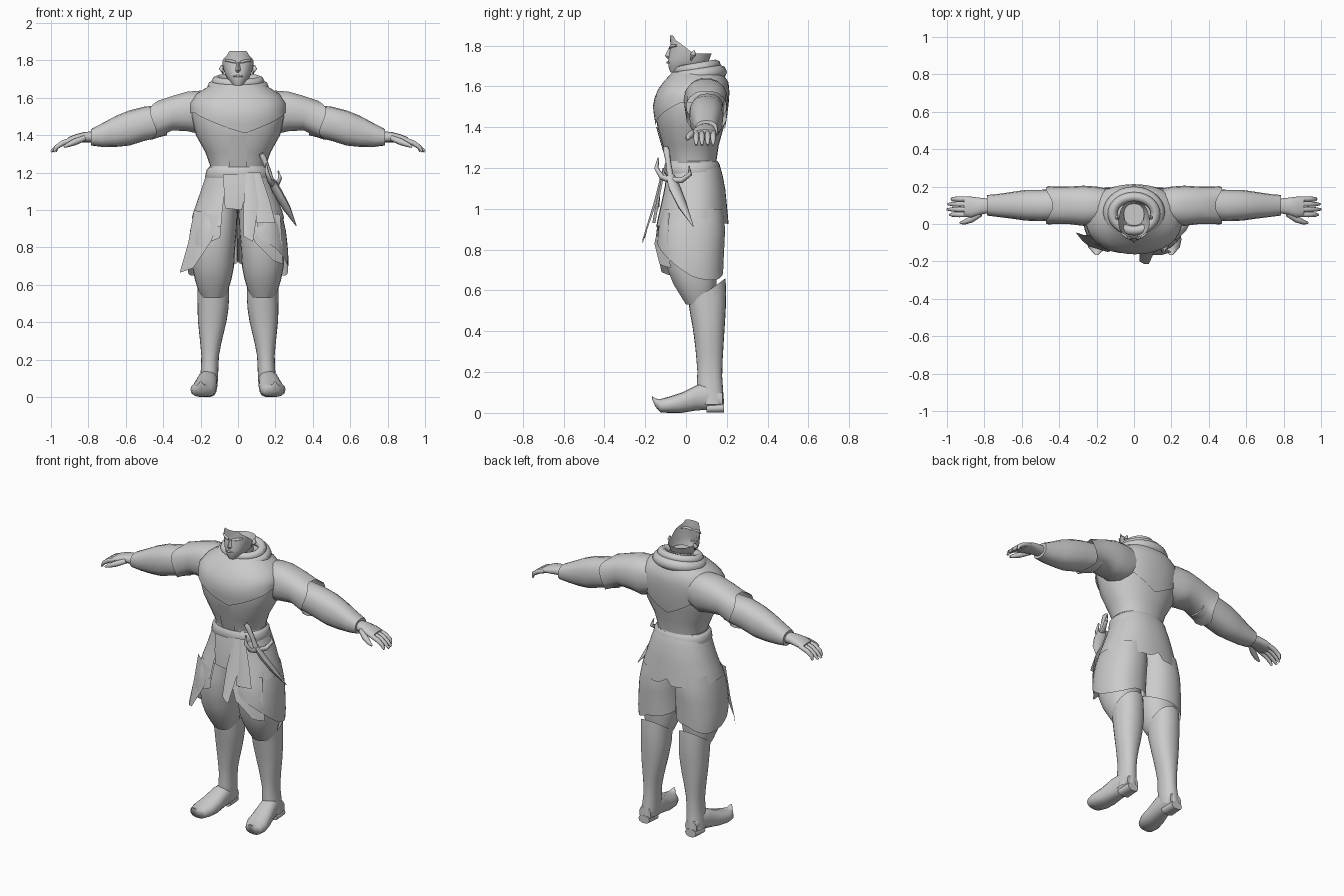
import bpy, bmesh, math
from mathutils import Vector

grey = bpy.data.materials.new("plain_grey")
grey.diffuse_color = (0.6, 0.6, 0.6, 1)
TAU = 2 * math.pi


def finish(name, bm, angle=50):
    bmesh.ops.recalc_face_normals(bm, faces=bm.faces)
    me = bpy.data.meshes.new(name)
    bm.to_mesh(me)
    bm.free()
    ob = bpy.data.objects.new(name, me)
    bpy.context.collection.objects.link(ob)
    me.materials.append(grey)
    bpy.ops.object.select_all(action='DESELECT')
    ob.select_set(True)
    bpy.context.view_layer.objects.active = ob
    bpy.ops.object.shade_smooth_by_angle(angle=math.radians(angle))
    return ob


def skin(name, rows, caps=(True, True), closed=True, angle=50):
    """Bridge rows of points into a surface."""
    bm = bmesh.new()
    vs = [[bm.verts.new(p) for p in r] for r in rows]
    n = len(rows[0])
    for a, b in zip(vs, vs[1:]):
        for i in range(n if closed else n - 1):
            j = (i + 1) % n
            bm.faces.new((a[i], a[j], b[j], b[i]))
    for on, row in zip(caps, (vs[0], vs[-1])):
        if on:
            bm.faces.new(row)
    return finish(name, bm, angle)


def sp(v, e):
    return math.copysign(abs(v) ** e, v)


def lerp_row(table, t):
    """Look up a profile row by its first value."""
    t = max(min(t, max(table[0][0], table[-1][0])), min(table[0][0], table[-1][0]))
    for a, b in zip(table, table[1:]):
        if min(a[0], b[0]) <= t <= max(a[0], b[0]):
            f = (t - a[0]) / (b[0] - a[0])
            return [p + (q - p) * f for p, q in zip(a, b)]


def dense(table, k=2):
    lo = []
    for a, b in zip(table, table[1:]):
        lo += [[p + (q - p) * i / k for p, q in zip(a, b)] for i in range(k)]
    return lo + [list(table[-1])]


def ring_pt(table, z, t, grow=0.0, e=0.9):
    """Point on an upright profile (z, centre x, half width, y front, y back)."""
    _, cx, rx, y0, y1 = lerp_row(table, z)
    return Vector((cx + (rx + grow) * sp(math.cos(t), e),
                   (y0 + y1) / 2 + ((y1 - y0) / 2 + grow) * sp(math.sin(t), e), z))


def upright(name, table, s=1, n=20, caps=(True, True), e=0.9):
    rows = [[ring_pt(table, r[0], TAU * i / n, 0, e) for i in range(n)] for r in table]
    return skin(name, [[(s * p.x, p.y, p.z) for p in r] for r in rows], caps)


def drape(name, table, top, hem, grow, t0=0, t1=TAU, s=1, n=40, k=6, flare=0.0):
    """Cloth following a profile, from a top height down to a hem that varies by angle."""
    rows = []
    for j in range(k + 1):
        row = []
        for i in range(n + 1):
            t = t0 + (t1 - t0) * i / n
            p = ring_pt(table, top + (hem(t) - top) * j / k, t, grow + flare * j / k)
            row.append((s * p.x, p.y, p.z))
        rows.append(row)
    return skin(name, rows, (False, False), False)


def lengthwise(name, table, axis, s=1, n=14, caps=(True, True)):
    """Loft along x or y; rows are (position, cross min, cross max, z min, z max)."""
    rows = []
    for p, a, b, z0, z1 in table:
        row = []
        for i in range(n):
            t = TAU * i / n
            c = (a + b) / 2 + (b - a) / 2 * sp(math.cos(t), 0.85)
            z = (z0 + z1) / 2 + (z1 - z0) / 2 * sp(math.sin(t), 0.85)
            row.append((s * p, c, z) if axis == 'x' else (s * c, p, z))
        rows.append(row)
    return skin(name, rows, caps)


def tube(name, pts, radii, s=1, n=8, flat=1.0):
    pts = [Vector(p) for p in pts]
    rows = []
    for i, p in enumerate(pts):
        d = (pts[min(i + 1, len(pts) - 1)] - pts[max(i - 1, 0)]).normalized()
        u = d.cross(Vector((0, 0, 1)) if abs(d.z) < 0.9 else Vector((1, 0, 0))).normalized()
        w = d.cross(u)
        q = [p + radii[i] * (u * math.cos(TAU * k / n) + flat * w * math.sin(TAU * k / n)) for k in range(n)]
        rows.append([(s * v.x, v.y, v.z) for v in q])
    return skin(name, rows)


# torso
TORSO = [(1.2, 0, .145, -.085, .145), (1.24, 0, .15, -.09, .15), (1.31, 0, .175, -.115, .16),
         (1.4, 0, .225, -.14, .185), (1.5, 0, .25, -.155, .2), (1.57, 0, .25, -.14, .205),
         (1.62, 0, .215, -.105, .2), (1.655, 0, .16, -.07, .18), (1.68, 0, .12, -.05, .16)]
upright("torso", TORSO, n=28)


# hooded cape, longer to one side in front and pointed at the back
def cape_hem(t):
    back = max(0, 1 - abs(t - math.pi * .5) / 1.1)
    front = max(0, 1 - abs(t - math.pi * 1.54) / 1.2)
    return 1.52 - .15 * back - .11 * front


drape("shoulder_cape", TORSO, 1.67, cape_hem, .008, n=48)
for nm, z, rx, ry, cy, r in (("collar_lower_roll", 1.655, .13, .105, .06, .036),
                             ("collar_upper_roll", 1.69, .115, .09, .055, .026)):
    rows = []
    for i in range(28):
        t = TAU * i / 28
        rows.append([((rx + r * math.cos(a)) * math.cos(t), cy + (ry + r * math.cos(a)) * math.sin(t),
                      z + .015 * math.sin(t) + r * math.sin(a)) for a in [TAU * k / 8 for k in range(8)]])
    skin(nm, rows + rows[:1], (False, False))

# front closure strip
skin("chest_strip", [[(x, ring_pt(TORSO, z, 1.5 * math.pi).y - .006 + abs(x) * .1, z) for x in (-.045, 0, .045)]
                     for z in (1.22, 1.3, 1.4)], (False, False), False)

# neck and head, open above the brow
upright("neck", [(1.6, 0, .06, 0, .12), (1.72, 0, .055, -.01, .11)], n=14)
HEAD = [(1.665, 0, .03, -.075, .03), (1.69, 0, .05, -.085, .08), (1.72, 0, .068, -.088, .11),
        (1.76, 0, .08, -.082, .125), (1.8, 0, .087, -.076, .125), (1.86, 0, .076, -.08, .125)]


def head_top(t):
    y = ring_pt(HEAD, 1.8, t).y
    return 1.85 if y < -.06 else 1.76 + .075 * max(0, (.04 - y) / .1)


drape("head", HEAD, 1.667, head_top, 0, n=32, k=10)
skin("nose", [[(-.008, -.075, 1.79), (.008, -.075, 1.79), (0, -.084, 1.79)],
              [(-.018, -.078, 1.745), (.018, -.078, 1.745), (0, -.104, 1.75)],
              [(-.01, -.08, 1.735), (.01, -.08, 1.735), (0, -.09, 1.735)]], angle=30)
for s in (-1, 1):
    tube("brow", [(.012, -.078, 1.79), (.04, -.07, 1.798), (.068, -.048, 1.8)], (.007, .008, .005), s)
    tube("ear", [(.08, .025, 1.73), (.09, .035, 1.755), (.085, .04, 1.775)], (.006, .013, .005), s)
tube("mouth", [(-.025, -.082, 1.715), (0, -.09, 1.717), (.025, -.082, 1.715)], (.003, .006, .003))

# arms and hands
for s in (-1, 1):
    sleeve = [(.1, .02, .18, 1.45, 1.62), (.2, -.005, .2, 1.405, 1.64), (.27, -.01, .205, 1.42, 1.635),
              (.35, 0, .2, 1.425, 1.612), (.43, 0, .2, 1.385, 1.585), (.455, -.003, .203, 1.372, 1.577)]
    ob = lengthwise("sleeve", sleeve, 'x', s, 18, (True, False))
    for i, v in enumerate(ob.data.vertices):           # pointed sleeve hem
        if abs(v.co.x) > .45:
            v.co.x += s * .018 * math.sin(i * TAU / 6)
    lengthwise("forearm", [(.38, .025, .185, 1.4, 1.565), (.5, .015, .183, 1.37, 1.553), (.58, .018, .182, 1.345, 1.533),
                           (.65, .028, .172, 1.338, 1.505), (.73, .038, .16, 1.338, 1.462),
                           (.785, .045, .155, 1.345, 1.433)], 'x', s, 16)
    lengthwise("palm", [(.77, .06, .135, 1.36, 1.42), (.82, .05, .14, 1.362, 1.418), (.87, .035, .146, 1.36, 1.405),
                        (.91, .04, .146, 1.355, 1.388)], 'x', s, 12)
    for k, (y, x) in enumerate(((.05, .985), (.078, 1), (.106, .995), (.133, .975))):
        tube("finger_%d" % (k + 1), [(.89, y, 1.375), (.935, y, 1.36), (.97, y, 1.337), (x, y, 1.312)],
             (.013, .014, .012, .006), s)
    tube("thumb", [(.82, .055, 1.385), (.87, .025, 1.365), (.905, .01, 1.35), (.93, .005, 1.338)],
         (.015, .018, .013, .006), s)

# trousers and boots
PANTS = [(1.18, .06, .09, -.07, .14), (1.0, .11, .108, -.1, .17), (.9, .122, .116, -.115, .175),
         (.8, .13, .115, -.112, .165), (.7, .133, .112, -.09, .155), (.63, .133, .098, -.062, .15),
         (.57, .133, .08, -.025, .14), (.53, .133, .06, 0, .13)]
BOOT = [(.69, .133, .082, .0, .19), (.6, .133, .083, .005, .195), (.5, .132, .083, .02, .193),
        (.4, .138, .074, .038, .186), (.3, .145, .056, .05, .18), (.2, .15, .042, .058, .174),
        (.13, .152, .046, .055, .178), (.05, .16, .047, .06, .185), (.0, .165, .045, .1, .185)]
for s in (-1, 1):
    upright("trouser_leg", PANTS, s, 22)
    drape("boot_shaft", BOOT, .04, lambda t: .595 + .065 * math.sin(t), .002, s=s, n=24, k=9)
    lengthwise("shoe", [(.18, .12, .2, .02, .1), (.11, .11, .205, .015, .15), (.05, .11, .222, .012, .135),
                        (-.02, .112, .24, 0, .1), (-.08, .118, .254, 0, .08), (-.125, .14, .245, .002, .068),
                        (-.15, .175, .222, .03, .07), (-.167, .193, .205, .07, .084)], 'y', s, 16)
    lengthwise("heel", [(.187, .125, .2, 0, .05), (.1, .12, .205, 0, .04)], 'y', s, 10)
    # thigh cloth, open at the front and split at the back
    drape("thigh_cloth", PANTS, 1.0,
          lambda t: .74 - .075 * math.cos(t) * (t < 1.6 or t > 4.7) + .1 * max(0, -math.sin(t)) - .05 * max(0, math.sin(t)),
          .012, -1.75, 2.9, s, 30, flare=.016)

# tunic skirt, open in front, with a notched hem at the back
SKIRT = [(1.24, 0, .147, -.088, .15), (1.19, 0, .168, -.098, .172), (1.1, 0, .198, -.11, .19),
         (.97, 0, .243, -.14, .203), (.88, 0, .258, -.16, .212)]


def skirt_hem(t):
    notch = .05 * max(0, 1 - abs(t - math.pi / 2) / .12)
    return .96 - .035 * max(0, math.sin(t)) + notch - .055 * max(0, -math.sin(t)) ** 2


drape("tunic_skirt", SKIRT, 1.235, skirt_hem, .002, -1.2, math.pi + 1.25, n=50, k=8)
upright("belt", [(1.165, 0, .17, -.1, .165), (1.18, 0, .176, -.108, .17), (1.215, 0, .168, -.106, .166),
                 (1.23, 0, .155, -.097, .157)], n=28)


# hanging front cloths
def cloth(name, left, right):
    skin(name, [[a, (Vector(a) + Vector(b)) / 2 + Vector((0, -.008, 0)), b] for a, b in zip(left, right)],
         (False, False), False)


cloth("front_flap", [(-.08, -.108, 1.19), (-.075, -.125, 1.1), (-.07, -.13, 1.01)],
      [(.05, -.11, 1.19), (.045, -.128, 1.1), (.02, -.135, 1.0)])
cloth("sash_end_long", [(.045, -.108, 1.2), (.03, -.155, 1.03), (.03, -.2, .86)],
      [(.085, -.105, 1.2), (.11, -.145, 1.03), (.08, -.213, .83)])
cloth("sash_end_short", [(.08, -.105, 1.2), (.1, -.14, 1.05), (.1, -.165, .93)],
      [(.12, -.1, 1.2), (.17, -.13, 1.05), (.2, -.15, .93)])
cloth("left_coat_tail", [(-.235, -.06, 1.0), (-.265, -.06, .83), (-.312, -.045, .665)],
      [(-.1, -.135, .97), (-.14, -.15, .84), (-.24, -.12, .69)])
cloth("right_coat_tail", [(.03, -.125, .96), (.09, -.155, .83), (.19, -.13, .73)],
      [(.225, -.08, .98), (.235, -.09, .85), (.24, -.075, .71)])

# sheathed dagger with curled guard
tube("dagger_grip", [(.123, -.1, 1.3), (.135, -.095, 1.28), (.16, -.085, 1.22), (.18, -.075, 1.15)],
     (.012, .017, .013, .016))
tube("sheath", [(.178, -.075, 1.16), (.21, -.055, 1.1), (.26, -.015, 1.01), (.312, .035, .915)],
     (.026, .034, .028, .003), flat=.6)
tube("guard", [(.15, -.135, 1.25), (.155, -.145, 1.2), (.17, -.12, 1.155), (.185, -.075, 1.14),
               (.21, -.02, 1.14), (.225, .02, 1.17), (.215, .015, 1.21)],
     (.004, .011, .014, .017, .014, .011, .004))
